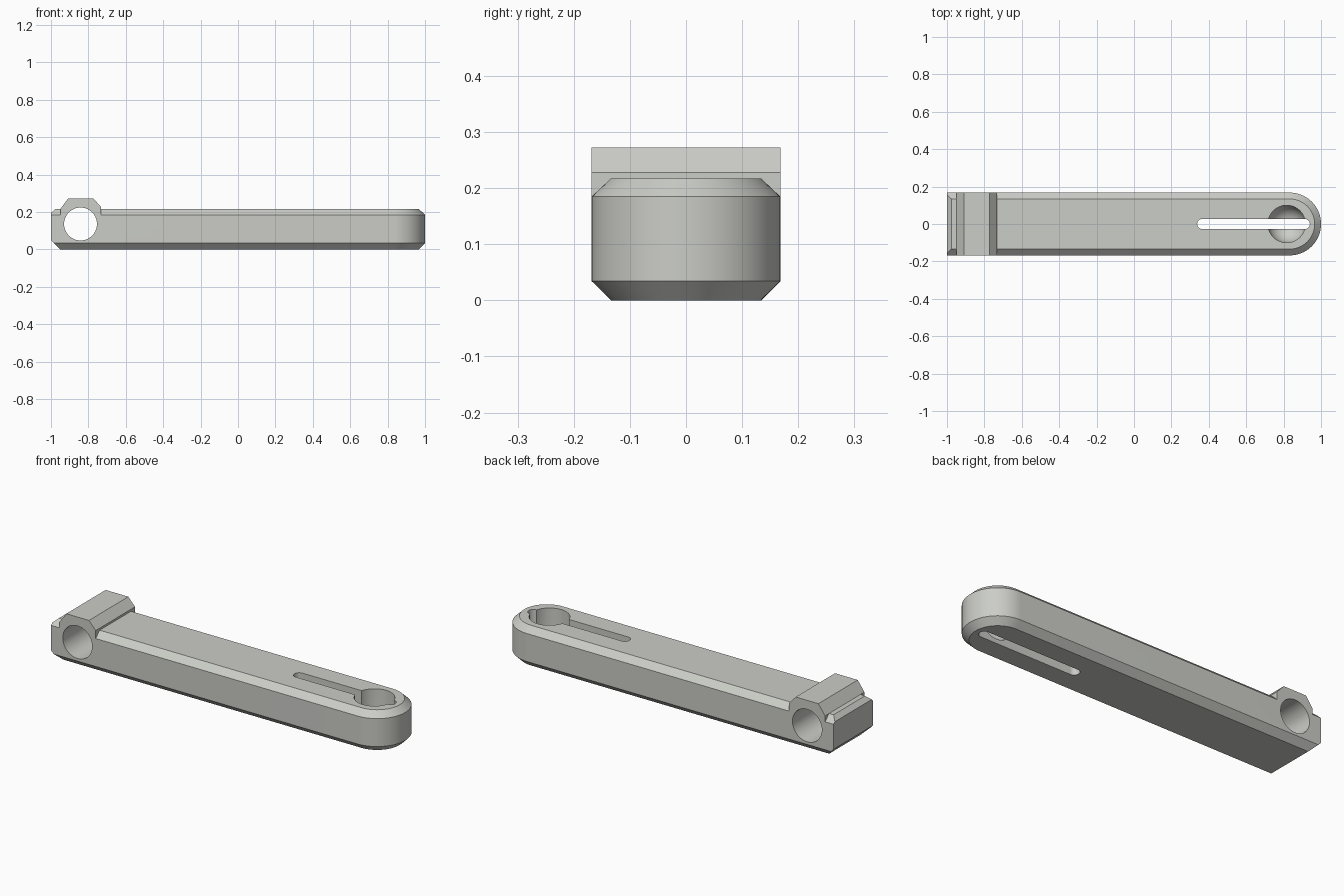
import bpy, bmesh, math
from mathutils import Vector

if "Cube" in bpy.data.objects:
    bpy.data.objects.remove(bpy.data.objects["Cube"])

HALF = 0.168      # half width of the bar
CH = 0.034        # chamfer along the edges
TOP = 0.217       # top of the bar
ROUND_X = 0.832   # centre of the rounded end

grey = bpy.data.materials.new("warm_grey")
grey.diffuse_color = (0.60, 0.61, 0.57, 1)
grey.use_nodes = True
grey.node_tree.nodes["Principled BSDF"].inputs["Base Color"].default_value = grey.diffuse_color


def finish(name, bm):
    bmesh.ops.recalc_face_normals(bm, faces=bm.faces[:])
    mesh = bpy.data.meshes.new(name)
    bm.to_mesh(mesh)
    bm.free()
    mesh.materials.append(grey)
    obj = bpy.data.objects.new(name, mesh)
    bpy.context.collection.objects.link(obj)
    return obj


def loft(bm, rings):
    """Skin a stack of equal-length point rings and cap both ends."""
    rows = [[bm.verts.new(p) for p in ring] for ring in rings]
    n = len(rows[0])
    for a, b in zip(rows, rows[1:]):
        for i in range(n):
            j = (i + 1) % n
            bm.faces.new((a[i], a[j], b[j], b[i]))
    bm.faces.new(rows[0][::-1])
    bm.faces.new(rows[-1])


def arc(cx, r, start, end, n):
    return [(cx + r * math.cos(start + (end - start) * i / n),
             r * math.sin(start + (end - start) * i / n)) for i in range(n + 1)]


def combine(target, tool, operation):
    mod = target.modifiers.new(operation, 'BOOLEAN')
    mod.operation = operation
    mod.solver = 'EXACT'
    mod.object = tool
    bpy.context.view_layer.objects.active = target
    bpy.ops.object.modifier_apply(modifier=mod.name)
    bpy.data.objects.remove(tool, do_unlink=True)


# Bar: one rounded end, chamfered long edges
bm = bmesh.new()
rings = []
for z, h in ((0, HALF - CH), (CH, HALF), (TOP - CH + 0.002, HALF), (TOP, HALF - CH)):
    outline = [(-1, -h)] + arc(ROUND_X, h, -math.pi / 2, math.pi / 2, 40) + [(-1, h)]
    rings.append([(x, y, z) for x, y in outline])
loft(bm, rings)
# Chamfers on the square end
for point, normal in (((-0.95, 0, 0), (-1, 0, -1)), ((-0.976, 0, TOP), (-0.022, 0, 0.024))):
    cut = bmesh.ops.bisect_plane(bm, geom=bm.verts[:] + bm.edges[:] + bm.faces[:],
                                 plane_co=Vector(point), plane_no=Vector(normal).normalized(),
                                 clear_outer=True)
    edges = [e for e in cut['geom_cut'] if isinstance(e, bmesh.types.BMEdge)]
    bmesh.ops.edgeloop_fill(bm, edges=edges)
bar = finish("slotted_arm", bm)

# Raised pivot block across the full width
profile = [(-0.949, 0.10), (-0.733, 0.10), (-0.733, 0.228),
           (-0.773, 0.272), (-0.909, 0.272), (-0.949, TOP)]
bm = bmesh.new()
loft(bm, [[(x, y, z) for x, z in profile] for y in (-HALF, HALF)])
combine(bar, finish("pivot_block", bm), 'UNION')

# Pivot hole
bm = bmesh.new()
hole = arc(-0.842, 0.088, 0, math.tau, 64)[:-1]
loft(bm, [[(x, y, z + 0.136) for x, z in hole] for y in (-0.3, 0.3)])
combine(bar, finish("pivot_hole", bm), 'DIFFERENCE')

# Round-bottomed pocket
bm = bmesh.new()
R, CX, CZ = 0.10, 0.816, 0.12
levels = [(R * math.cos(a), CZ + R * math.sin(a))
          for a in (math.radians(-88 + 88 * i / 16) for i in range(17))] + [(R, 0.3)]
loft(bm, [[(x, y, z) for x, y in arc(CX, r, 0, math.tau, 64)[:-1]] for r, z in levels])
combine(bar, finish("ball_pocket", bm), 'DIFFERENCE')

# Long slot through the arm
bm = bmesh.new()
slot = (arc(0.912, 0.028, -math.pi / 2, math.pi / 2, 16)
        + arc(0.366, 0.028, math.pi / 2, 3 * math.pi / 2, 16))
loft(bm, [[(x, y, z) for x, y in slot] for z in (-0.1, 0.4)])
combine(bar, finish("slot", bm), 'DIFFERENCE')

# Smooth curved walls, keep crisp edges
bpy.ops.object.select_all(action='DESELECT')
bar.select_set(True)
bpy.context.view_layer.objects.active = bar
bpy.ops.object.shade_smooth_by_angle(angle=math.radians(30))
